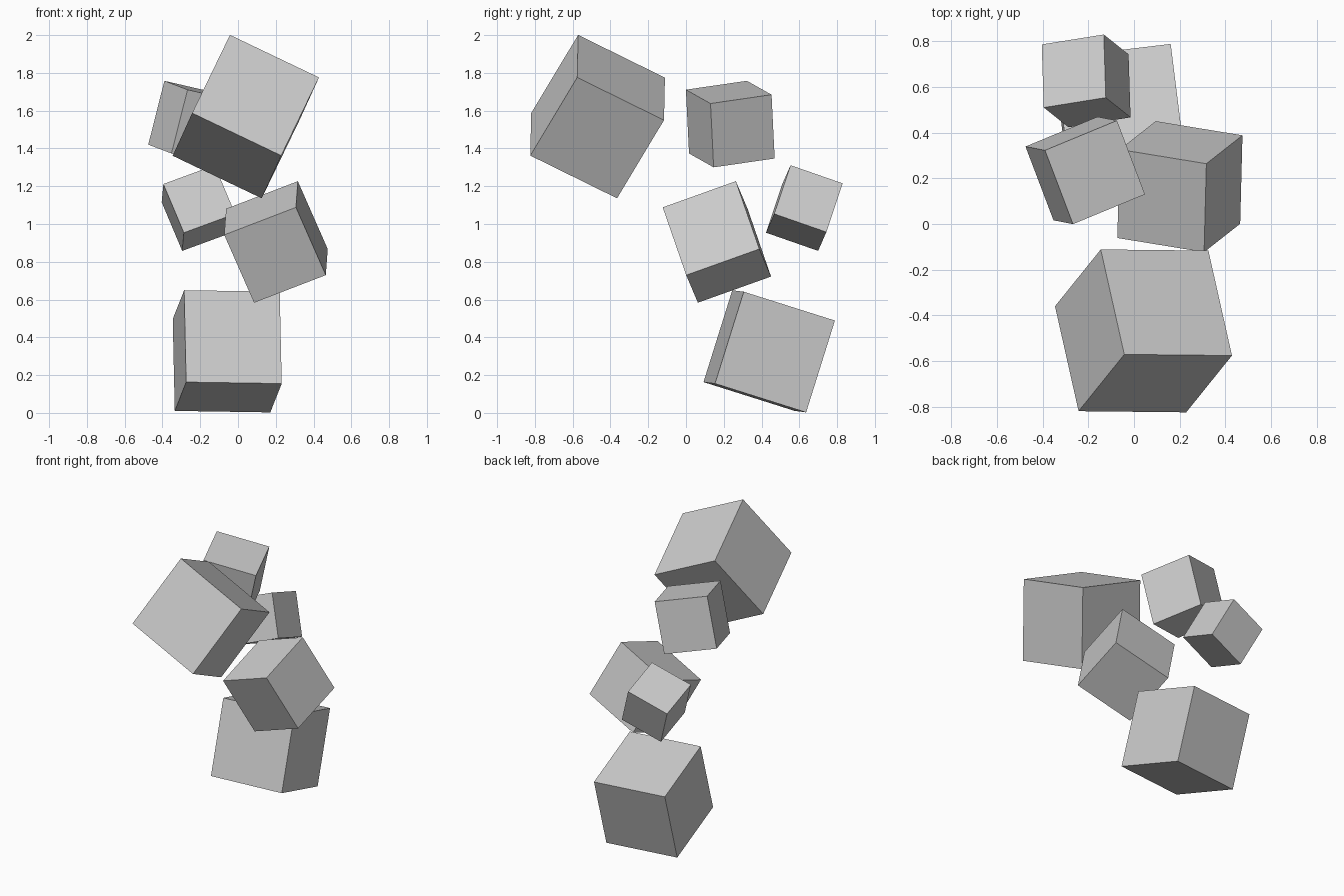
import bpy
from mathutils import Vector, Matrix

if "Cube" in bpy.data.objects:
    bpy.data.objects.remove(bpy.data.objects["Cube"])

grey = bpy.data.materials.new("plain grey")
grey.diffuse_color = (0.6, 0.6, 0.6, 1)
grey.use_nodes = True
grey.node_tree.nodes["Principled BSDF"].inputs["Base Color"].default_value = grey.diffuse_color


def tumbling_cube(name, corner, a, b, c):
    """True cube from one corner and its three measured edge vectors."""
    corner, a, b, c = (Vector(v) for v in (corner, a, b, c))
    centre = corner + (a + b + c) / 2
    size = (a.length + b.length + c.length) / 3
    x = a.normalized()
    z = x.cross(b).normalized()
    y = z.cross(x)
    bpy.ops.mesh.primitive_cube_add(size=size)
    ob = bpy.context.object
    ob.name = name
    ob.matrix_world = Matrix.Translation(centre) @ Matrix((x, y, z)).transposed().to_4x4()
    ob.data.materials.append(grey)


# bottom cube, resting on one corner
tumbling_cube("bottom_cube", (-0.286, 0.243, 0.648),
              (0.508, 0.061, -0.008), (-0.061, 0.484, -0.153), (0.011, -0.150, -0.483))
# middle cube on the right
tumbling_cube("middle_cube", (0.307, -0.122, 1.087),
              (0.010, 0.386, 0.138), (0.159, 0.127, -0.360), (-0.381, 0.058, -0.142))
# smallest cube at the back
tumbling_cube("small_cube", (-0.122, 0.555, 1.310),
              (-0.275, -0.044, -0.101), (-0.009, 0.275, -0.096), (0.109, -0.088, -0.254))
# upper cube at the back left
tumbling_cube("upper_cube", (-0.266, 0.004, 1.712),
              (-0.123, 0.324, 0.047), (0.316, 0.120, -0.074), (-0.088, 0.017, -0.339))
# large cube at the top front
tumbling_cube("top_cube", (-0.042, -0.571, 2.000),
              (0.471, -0.005, -0.225), (-0.201, -0.249, -0.414), (-0.103, 0.460, -0.224))
